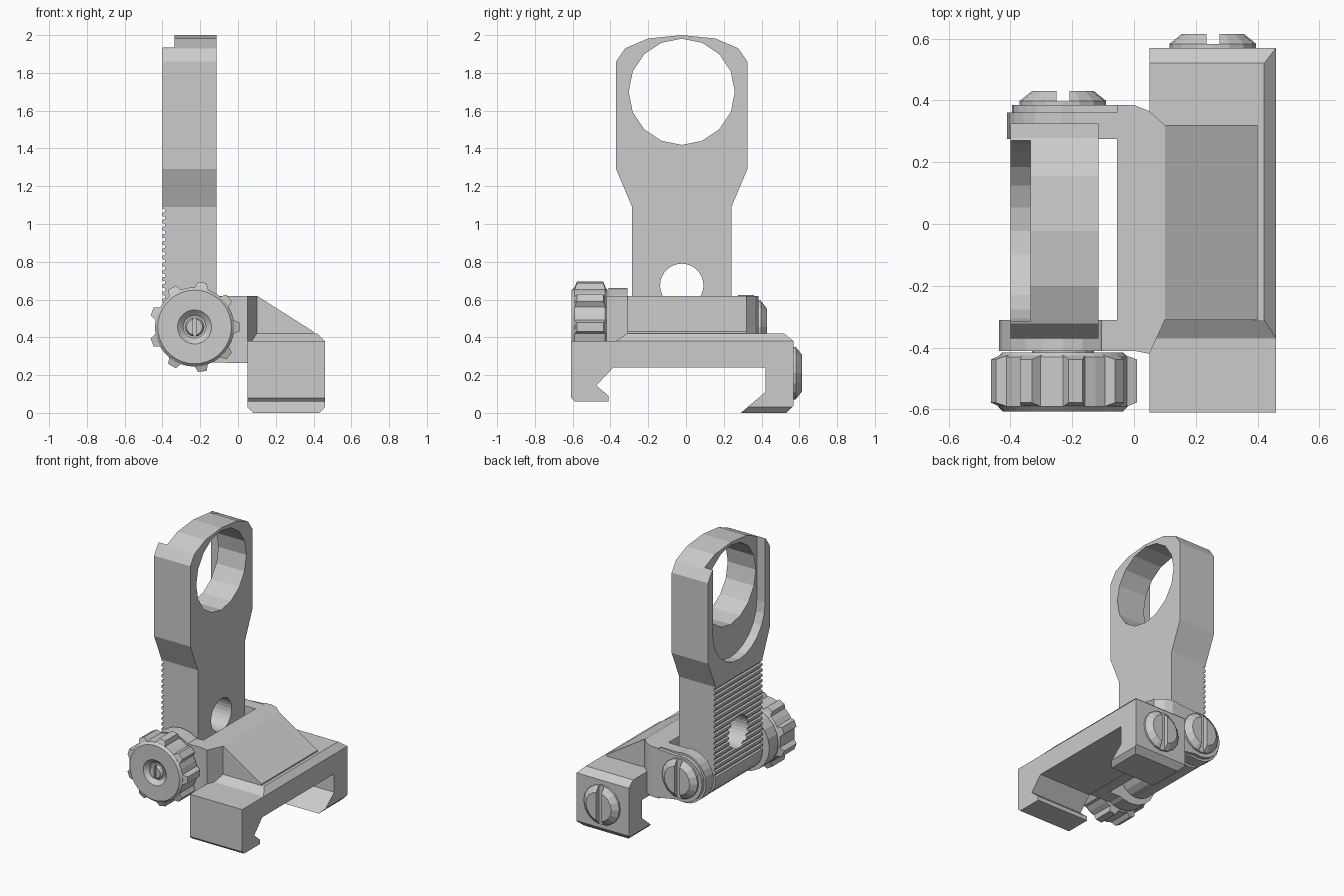
import bpy, bmesh, math
from mathutils import Vector, Matrix

if "Cube" in bpy.data.objects:
    bpy.data.objects.remove(bpy.data.objects["Cube"])

PX, PZ = -0.23, 0.455      # hinge axis
CY = -0.0225               # leaf centre line


def finish(name, bm):
    bmesh.ops.recalc_face_normals(bm, faces=bm.faces)
    me = bpy.data.meshes.new(name)
    bm.to_mesh(me)
    bm.free()
    ob = bpy.data.objects.new(name, me)
    bpy.context.collection.objects.link(ob)
    return ob


def add_prism(bm, pts, axis, a, b):
    def place(p, t):
        return {'x': (t, p[0], p[1]), 'y': (p[0], t, p[1]), 'z': (p[0], p[1], t)}[axis]
    lo = [bm.verts.new(place(p, a)) for p in pts]
    hi = [bm.verts.new(place(p, b)) for p in pts]
    bm.faces.new(lo)
    bm.faces.new(hi)
    for i in range(len(pts)):
        j = (i + 1) % len(pts)
        bm.faces.new((lo[i], lo[j], hi[j], hi[i]))


def prism(name, pts, axis, a, b):
    bm = bmesh.new()
    add_prism(bm, pts, axis, a, b)
    return finish(name, bm)


def arc(cx, cy, r, a0, a1, n):
    return [(cx + r * math.cos(math.radians(a0 + (a1 - a0) * i / n)),
             cy + r * math.sin(math.radians(a0 + (a1 - a0) * i / n))) for i in range(n + 1)]


def circle(cx, cy, r, n):
    return arc(cx, cy, r, 0, 360, n)[:-1]


def add_lathe(bm, cx, cz, rings, n):
    loops = [[bm.verts.new((x, y, z)) for x, z in circle(cx, cz, r, n)] for r, y in rings]
    bm.faces.new(loops[0])
    bm.faces.new(loops[-1])
    for p, q in zip(loops, loops[1:]):
        for i in range(n):
            j = (i + 1) % n
            bm.faces.new((p[i], p[j], q[j], q[i]))


def boolean(ob, cutter, op='DIFFERENCE'):
    m = ob.modifiers.new('cut', 'BOOLEAN')
    m.object, m.operation, m.solver = cutter, op, 'EXACT'
    dg = bpy.context.evaluated_depsgraph_get()
    dg.update()
    me = bpy.data.meshes.new_from_object(ob.evaluated_get(dg))
    ob.modifiers.clear()
    ob.data = me
    bpy.data.objects.remove(cutter)


def screw(name, cx, cz, rings, n, slot, y0, y1):
    bm = bmesh.new()
    add_lathe(bm, cx, cz, rings, n)
    ob = finish(name, bm)
    w = slot / 2
    boolean(ob, prism('slot', [(cx - w, cz - .3), (cx + w, cz - .3), (cx + w, cz + .3), (cx - w, cz + .3)],
                      'y', y0, y1))
    return ob


# Rail clamp: side profile trimmed by the chamfered front profile
clamp = prism('rail_clamp', [
    (-.61, .38), (-.61, .08), (-.59, .06), (-.41, .06), (-.41, .09), (-.475, .145), (-.385, .24),
    (.42, .24), (.42, .11), (.29, 0), (.53, 0), (.57, .04), (.57, .38), (.52, .42), (-.31, .42), (-.37, .38)],
    'x', .05, .46)
boolean(clamp, prism('trim', [(.04, .03), (.05, .03), (.08, 0), (.43, 0), (.46, .03), (.46, .38), (.42, .421),
                              (.04, .421)], 'y', -.7, .7), 'INTERSECT')

# Sloping wedge and the cross bar that carries the hinge
prism('wedge', [(.09, .40), (.09, .62), (.10, .62), (.40, .43), (.40, .40)], 'y', -.31, .32)
prism('hinge_bar', [(-.055, -.41), (0, -.41), (.05, -.42), (.10, -.31), (.10, .32), (.05, .365),
                    (0, .385), (-.055, .385)], 'z', .265, .62)

# Hinge ears
prism('rear_ear', [(-.05, .62)] + arc(-.235, .45, .175, 75, 285, 14) + [(-.05, .265)], 'y', .275, .36)
prism('rear_ear_rim', [(-.05, .615)] + arc(-.235, .45, .16, 75, 285, 14) + [(-.05, .27)], 'y', .35, .385)
prism('front_ear', circle(PX, PZ, .207, 20), 'y', -.41, -.31)
prism('front_ear_arm', [(-.2, .27), (-.05, .265), (-.05, .62), (-.2, .62)], 'y', -.41, -.31)
prism('hinge_pin', circle(PX, PZ, .10, 16), 'y', -.43, .36)

# Upright leaf: half outline mirrored about its centre line
half = [(.2625, .26), (.2625, 1.09), (.3475, 1.29), (.3475, 1.86), (.30, 1.93), (.178, 1.982)]
leaf = prism('sight_leaf', [(CY + w, z) for w, z in half] + [(CY, 2.0)] +
             [(CY - w, z) for w, z in reversed(half)], 'x', -.40, -.115)
boolean(leaf, prism('foot', arc(-.2575, .43, .1425, 180, 360, 10) + [(-.115, 2.1), (-.40, 2.1)],
                    'y', -.5, .5), 'INTERSECT')
boolean(leaf, prism('recess', arc(CY, 1.48, .2925, 180, 360, 12) + [(CY + .2925, 2.2), (CY - .2925, 2.2)],
                    'x', -.5, -.335))
boolean(leaf, prism('aperture', circle(CY, 1.70, .281, 16), 'x', -.6, .1))
boolean(leaf, prism('lower_hole', circle(CY, .675, .115, 28), 'x', -.6, .1))

# Grip grooves across the rear face of the leaf
bm = bmesh.new()
for i in range(17):
    z = 1.07 - i * .038
    add_prism(bm, [(-.42, z - .014), (-.386, z - .007), (-.386, z + .007), (-.42, z + .014)], 'y', -.4, .4)
boolean(leaf, finish('grooves', bm))

# Adjustment knob with nine tapered grips
bm = bmesh.new()
add_lathe(bm, PX, PZ, [(.06, -.575), (.09, -.604), (.195, -.606), (.21, -.59), (.21, -.43), (.195, -.415)], 36)
for k in range(9):
    turn = Matrix.Translation((PX, 0, PZ)) @ Matrix.Rotation(math.radians(40 * k), 4, 'Y')
    for v in bmesh.ops.create_cube(bm, size=2)['verts']:
        top = v.co.x > 0
        sy, sz = (1 if v.co.y > 0 else -1), (1 if v.co.z > 0 else -1)
        v.co = turn @ Vector((.239 if top else .19, -.508 + sy * (.07 if top else .088),
                              sz * (.023 if top else .042)))
finish('adjustment_knob', bm)
screw('knob_screw', PX, PZ, [(.05, -.55), (.05, -.59), (.042, -.602)], 16, .018, -.7, -.585)

# Slotted screws on the rear side
for name, cx, cz, y in (('hinge_screw', PX, PZ, .385), ('clamp_screw', .255, .21, .57)):
    screw(name, cx, cz, [(.14, y - .02), (.14, y + .013), (.10, y + .045)], 16, .042, y + .012, y + .2)
